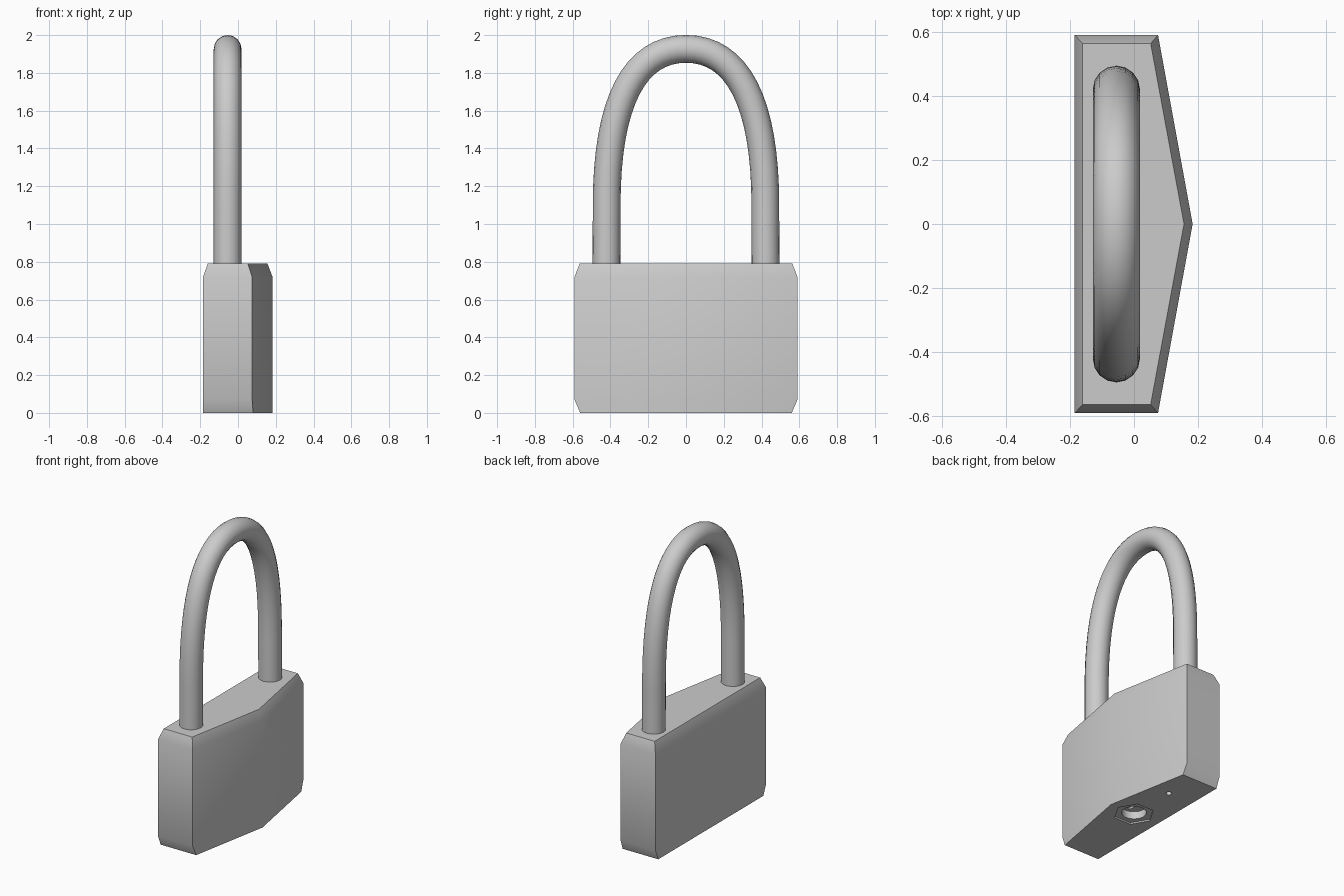
import bpy, bmesh, math
from mathutils import Matrix

if "Cube" in bpy.data.objects:
    bpy.data.objects.remove(bpy.data.objects["Cube"])


def mesh_object(name, bm):
    bmesh.ops.recalc_face_normals(bm, faces=bm.faces)
    me = bpy.data.meshes.new(name)
    bm.to_mesh(me)
    bm.free()
    ob = bpy.data.objects.new(name, me)
    bpy.context.collection.objects.link(ob)
    return ob


def activate(ob):
    bpy.ops.object.select_all(action='DESELECT')
    ob.select_set(True)
    bpy.context.view_layer.objects.active = ob


def smooth(ob, degrees):
    activate(ob)
    bpy.ops.object.shade_smooth_by_angle(angle=math.radians(degrees))


def cut(target, cutter):
    cutter.hide_render = True
    mod = target.modifiers.new("cut", 'BOOLEAN')
    mod.operation = 'DIFFERENCE'
    mod.solver = 'EXACT'
    mod.object = cutter
    activate(target)
    bpy.ops.object.modifier_apply(modifier=mod.name)
    bpy.data.objects.remove(cutter)


def prism(name, sides, radius, x, y, depth):
    # hole cutter from below the base up to the given depth
    bm = bmesh.new()
    h = depth + 0.1
    turn = Matrix.Translation((x, y, depth - h / 2))
    bmesh.ops.create_cone(bm, cap_ends=True, segments=sides, radius1=radius,
                          radius2=radius, depth=h, matrix=turn)
    # put one corner on the +x axis
    v = bm.verts[:][0].co
    ang = math.atan2(v.y - y, v.x - x)
    bmesh.ops.rotate(bm, verts=bm.verts, cent=(x, y, 0),
                     matrix=Matrix.Rotation(-ang, 3, 'Z'))
    return mesh_object(name, bm)


# lock body: (height, back x, shoulder x, ridge x, half width) per ring
rings = [(0.00, -0.185, 0.08, 0.183, 0.56),
         (0.07, -0.185, 0.075, 0.183, 0.59),
         (0.72, -0.185, 0.075, 0.183, 0.59),
         (0.79, -0.16, 0.052, 0.156, 0.563)]
bm = bmesh.new()
loops = []
for z, back, shoulder, ridge, w in rings:
    outline = [(back, -w), (shoulder, -w), (ridge, 0), (shoulder, w), (back, w)]
    loops.append([bm.verts.new((x, y, z)) for x, y in outline])
for a, b in zip(loops, loops[1:]):
    for i in range(5):
        j = (i + 1) % 5
        bm.faces.new((a[i], a[j], b[j], b[i]))
bm.faces.new(loops[0])
bm.faces.new(loops[-1])
body = mesh_object("lock_body", bm)

# underside: hexagonal recess, cylinder hole, keyway and drain hole
cut(body, prism("hex_cutter", 6, 0.125, 0, 0, 0.01))
cut(body, prism("cylinder_cutter", 32, 0.075, 0, 0, 0.06))
cut(body, prism("drain_cutter", 16, 0.018, 0, 0.33, 0.05))
bm = bmesh.new()
bmesh.ops.create_cube(bm, size=1, matrix=Matrix.Translation((0, 0, 0.06))
                      @ Matrix.Diagonal((0.022, 0.10, 0.12, 1)))
cut(body, mesh_object("keyway_cutter", bm))
smooth(body, 30)

# shackle: round bar swept along a tall arch
cu = bpy.data.curves.new("shackle", 'CURVE')
cu.dimensions = '3D'
cu.bevel_depth = 0.0735
cu.bevel_resolution = 6
cu.resolution_u = 16
cu.use_fill_caps = True
sp = cu.splines.new('BEZIER')
path = [(-0.421, 0.77, 0, 0.1), (-0.42, 1.1, 0, 0.55), (0, 1.927, 0.27, 0),
        (0.42, 1.1, 0, -0.55), (0.421, 0.77, 0, -0.1)]
sp.bezier_points.add(len(path) - 1)
for p, (y, z, hy, hz) in zip(sp.bezier_points, path):
    p.handle_left_type = p.handle_right_type = 'FREE'
    p.co = (-0.055, y, z)
    p.handle_left = (-0.055, y - hy, z - (hz if abs(hz) < 0.2 else math.copysign(0.1, hz)))
    p.handle_right = (-0.055, y + hy, z + hz)
# the descending leg mirrors the rising one
sp.bezier_points[3].handle_left = (-0.055, 0.42, 1.65)
sp.bezier_points[3].handle_right = (-0.055, 0.42, 1.0)
shackle = bpy.data.objects.new("shackle", cu)
bpy.context.collection.objects.link(shackle)
activate(shackle)
bpy.ops.object.convert(target='MESH')
smooth(bpy.context.view_layer.objects.active, 40)
